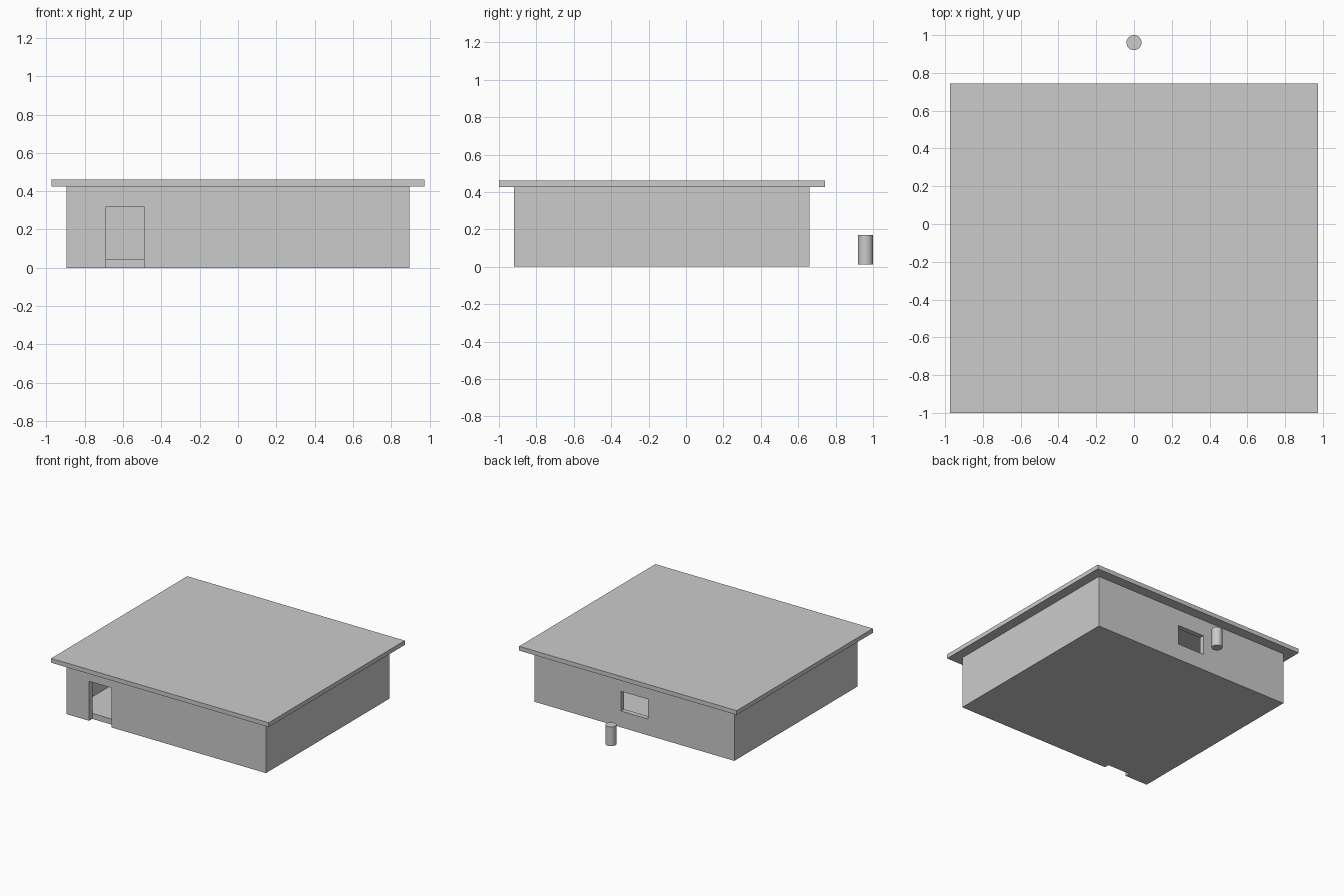
import bpy

if "Cube" in bpy.data.objects:
    bpy.data.objects.remove(bpy.data.objects["Cube"])


def box(name, x, y, z):
    """Axis-aligned box from (min, max) ranges."""
    bpy.ops.mesh.primitive_cube_add(size=1, location=[(a + b) / 2 for a, b in (x, y, z)])
    ob = bpy.context.object
    ob.name = name
    ob.scale = [b - a for a, b in (x, y, z)]
    bpy.ops.object.transform_apply(location=False, rotation=False, scale=True)
    return ob


def cut(target, cutter):
    """Subtract cutter from target, keeping it live but hidden."""
    mod = target.modifiers.new(cutter.name, 'BOOLEAN')
    mod.operation = 'DIFFERENCE'
    mod.solver = 'EXACT'
    mod.object = cutter
    cutter.hide_render = True
    cutter.hide_set(True)


W, FRONT, BACK = 0.895, -0.92, 0.66   # outer wall extents
T = 0.04                              # wall thickness
WALL_TOP, FLOOR_TOP = 0.425, 0.045

# Building shell: walls and floor
walls = box("walls_and_floor", (-W, W), (FRONT, BACK), (0, WALL_TOP))

# Hollow interior, doorway through the front wall, window through the back wall
cut(walls, box("interior_cutter", (-W + T, W - T), (FRONT + T, BACK - T), (FLOOR_TOP, 0.6)))
cut(walls, box("door_cutter", (-0.69, -0.49), (FRONT - 0.1, FRONT + T), (-0.1, 0.32)))
cut(walls, box("window_cutter", (-0.12, 0.12), (BACK - T - 0.05, BACK + 0.1), (0.132, 0.292)))

# Flat overhanging roof
box("roof", (-0.975, 0.975), (-1.0, 0.743), (WALL_TOP, 0.46))

# Free-standing post behind the building
bpy.ops.mesh.primitive_cylinder_add(vertices=32, radius=0.04, depth=0.156,
                                    location=(0, 0.96, 0.091))
bpy.context.object.name = "post"
bpy.ops.object.shade_smooth_by_angle()
